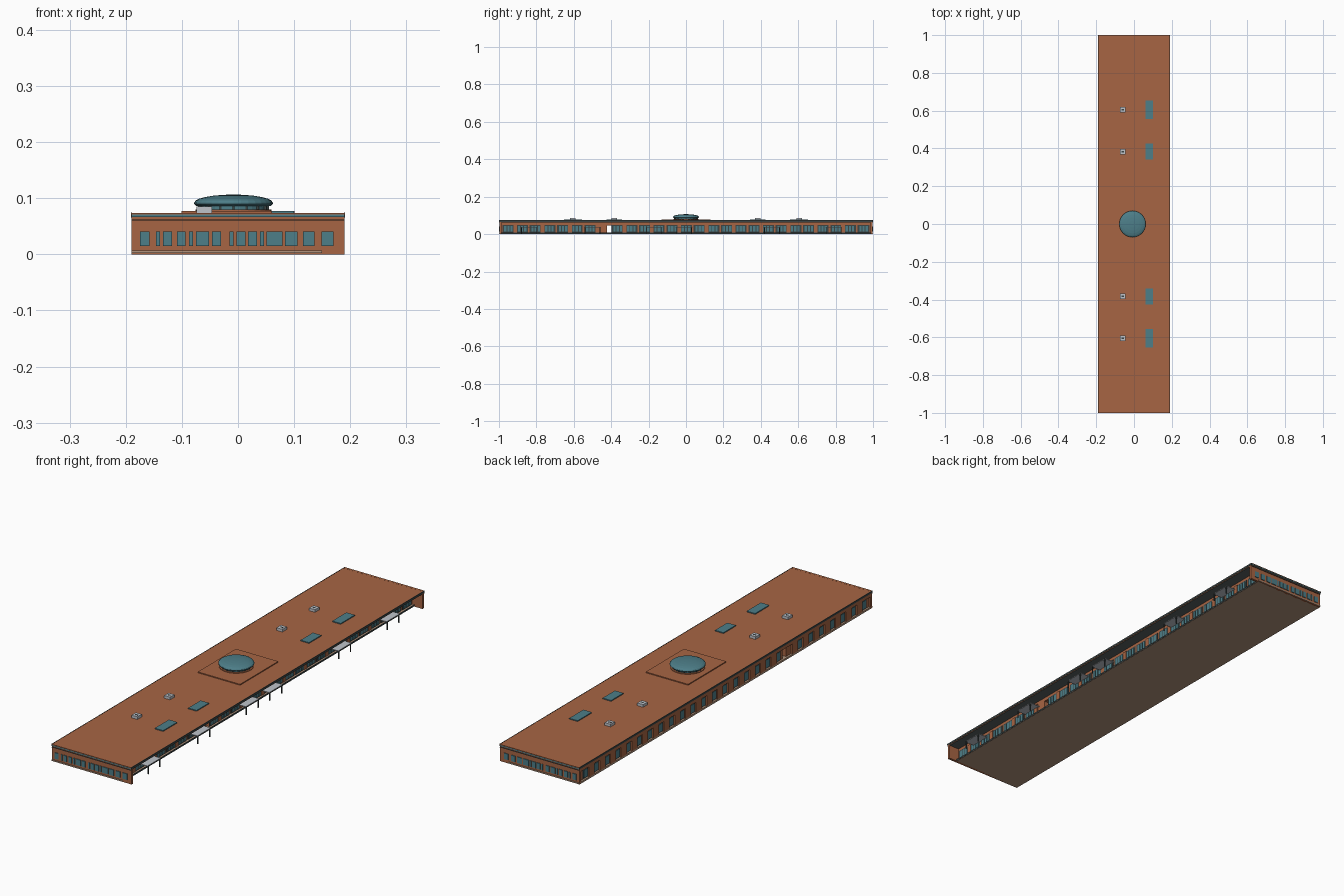
import bpy, bmesh, math

cube = bpy.data.objects.get("Cube")
if cube:
    bpy.data.objects.remove(cube)


def material(name, rgb):
    m = bpy.data.materials.new(name)
    m.use_nodes = True
    m.diffuse_color = (*rgb, 1)
    m.node_tree.nodes["Principled BSDF"].inputs["Base Color"].default_value = (*rgb, 1)
    return m


BRICK = material("terracotta", (.39, .13, .057))
GLASS = material("teal glass", (.075, .21, .25))
GREY = material("light grey", (.52, .55, .59))
DARK = material("dark frame", (.045, .06, .06))
SOFFIT = material("grey soffit", (.10, .12, .115))
TAN = material("tan stone", (.44, .29, .20))


def finish(name, bm, mat):
    mesh = bpy.data.meshes.new(name)
    bmesh.ops.recalc_face_normals(bm, faces=bm.faces)
    bm.to_mesh(mesh)
    bm.free()
    mesh.materials.append(mat)
    ob = bpy.data.objects.new(name, mesh)
    bpy.context.collection.objects.link(ob)


def boxes(name, mat, items):
    """One object from boxes given as (x0, x1, y0, y1, z0, z1)."""
    bm = bmesh.new()
    for x0, x1, y0, y1, z0, z1 in items:
        for v in bmesh.ops.create_cube(bm, size=1)["verts"]:
            v.co.x = x1 if v.co.x > 0 else x0
            v.co.y = y1 if v.co.y > 0 else y0
            v.co.z = z1 if v.co.z > 0 else z0
    finish(name, bm, mat)


def lathe(name, mat, profile, cx, sides=32):
    bm = bmesh.new()
    vs = [bm.verts.new((r + cx, 0, z)) for r, z in profile]
    edges = [bm.edges.new(p) for p in zip(vs, vs[1:])]
    bmesh.ops.spin(bm, geom=vs + edges, cent=(cx, 0, 0), axis=(0, 0, 1),
                   angle=math.tau, steps=sides, use_duplicate=False)
    bmesh.ops.remove_doubles(bm, verts=bm.verts, dist=1e-5)
    finish(name, bm, mat)


# Shell: floor, body split by a passage, roof, end walls
W, FACE, BACK, END = .19, .14, -.182, .9965
GAP = (-.422, -.398)
boxes("floor_slab", TAN, [(-W, .15, -.995, .995, 0, .008)])
boxes("main_body", BRICK, [
    (BACK, FACE, -.99, GAP[0], .008, .064),
    (BACK, FACE, GAP[1], .99, .008, .064),
    (BACK, FACE, *GAP, .046, .064)])
boxes("roof_slab", BRICK, [(-W, W, -END, END, .064, .0735)])
boxes("roof_edges", BRICK, [(-W, W, *sorted((s * .99, s)), .071, .0738) for s in (-1, 1)])
boxes("end_walls", BRICK, [(-W, W, *sorted((s * .986, s * END)), 0, .064) for s in (-1, 1)])
boxes("long_fascias", DARK, [(s * W - .001, s * W + .001, -1, 1, .066, .0743) for s in (-1, 1)])

# End wall trims, plinths and irregular window rows
panes = [(-.175, -.158), (-.146, -.139), (-.134, -.118), (-.109, -.094),
         (-.087, -.08), (-.075, -.052), (-.046, -.03), (-.015, -.008),
         (-.003, .013), (.018, .034), (.039, .046), (.051, .079),
         (.084, .106), (.116, .136), (.149, .17)]
glass, trim, plinth = [], [], []
for s in (-1, 1):
    span = sorted((s * (END - .002), s * .9995))
    glass += [(a, b, *span, .015, .041) for a, b in panes]
    glass.append((-W, W, *span, .0665, .0705))
    trim.append((-W, W, *span, .0605, .062))
    plinth.append((-W, .15, *span, .002, .007))
boxes("end_windows", GLASS, glass)
boxes("end_trim_lines", DARK, trim)
boxes("end_plinths", TAN, plinth)

# Back facade: broad pilasters and narrow framed windows
N = 27
pitch = 1.972 / N
edges = [-.986 + i * pitch for i in range(N + 1)]
mids = [y + pitch / 2 for y in edges[:-1]]
solid = [y for y in mids if not GAP[0] - .02 < y < GAP[1] + .02]
boxes("back_pilasters", BRICK, [(-W, BACK, y - .019, y + .019, .008, .064)
                                for y in edges[1:-1] if not GAP[0] - .019 < y < GAP[1] + .019])
boxes("back_lintel_band", BRICK, [(-W, BACK, -.988, .988, .052, .064)])
boxes("back_window_frames", DARK, [(BACK - .002, BACK, y - .0175, y + .0175, .01, .052) for y in solid])
boxes("back_windows", GLASS, [(BACK - .004, BACK, y - .013, y + .013, .014, .047) for y in solid])

# Front facade under the overhang: dark framing, panes, alternate brick piers
boxes("front_window_frames", DARK, [(FACE, FACE + .002, y - .032, y + .032, .008, .049) for y in solid])
boxes("front_windows", GLASS, [(FACE, FACE + .004, y + k * .017 - .006, y + k * .017 + .006, .013, .043)
                               for y in solid for k in (-1, 0, 1)])
boxes("front_piers", BRICK, [(FACE, FACE + .004, y - .01, y + .01, .008, .05) for y in edges[1:-1:2]
                             if not GAP[0] - .01 < y < GAP[1] + .01])
boxes("floor_edge", DARK, [(.149, .151, -.986, .986, .001, .008)])
boxes("soffit_panel", SOFFIT, [(FACE, W - .002, -.986, .986, .062, .064)])

# Entrance canopies with posts
entries = (-.84, -.5, -.17, -.01, .46, .79)
boxes("canopies", GREY, [(FACE, W - .002, y - .045, y + .045, .034, .037) for y in entries])
boxes("canopy_posts", DARK, [(W - .005, W - .001, y + s * .04 - .002, y + s * .04 + .002, 0, .036)
                             for y in entries for s in (-1, 1)])

# Roof vents and skylights
vents, louvres, lights = [], [], []
for s in (-1, 1):
    for y, half in ((.605, .048), (.383, .042)):
        y *= s
        vents.append((-.074, -.046, y - .015, y + .015, .073, .085))
        louvres.append((-.067, -.053, y - .0035, y + .0035, .08, .0855))
        lights.append((.06, .1, y - half, y + half, .073, .0775))
boxes("roof_vents", GREY, vents)
boxes("vent_louvres", DARK, louvres)
boxes("skylights", GLASS, lights)

# Dome on its platform
CX = -.008
boxes("dome_platform", BRICK, [(-.101, .101, -.13, .13, .073, .0775)])
lathe("dome_base", BRICK, [(0, .077), (.068, .077), (.068, .08), (0, .08)], CX)
lathe("dome_drum", GLASS, [(.06, .078), (.06, .088)], CX)
drum = bmesh.new()
for i in range(16):
    a = math.tau * i / 16
    for v in bmesh.ops.create_cube(drum, size=.004)["verts"]:
        v.co.x += CX + .061 * math.cos(a)
        v.co.y += .061 * math.sin(a)
        v.co.z = .084 + v.co.z * 2.2
finish("drum_posts", drum, DARK)
lathe("dome_rim", GLASS, [(.058, .086), (.066, .086), (.0705, .09), (.0705, .0925), (.058, .0925)], CX)
arc = [(.07 * math.sin(math.radians(t)), .092 + .0145 * math.cos(math.radians(t))) for t in range(0, 91, 15)]
lathe("dome", GLASS, arc, CX)
